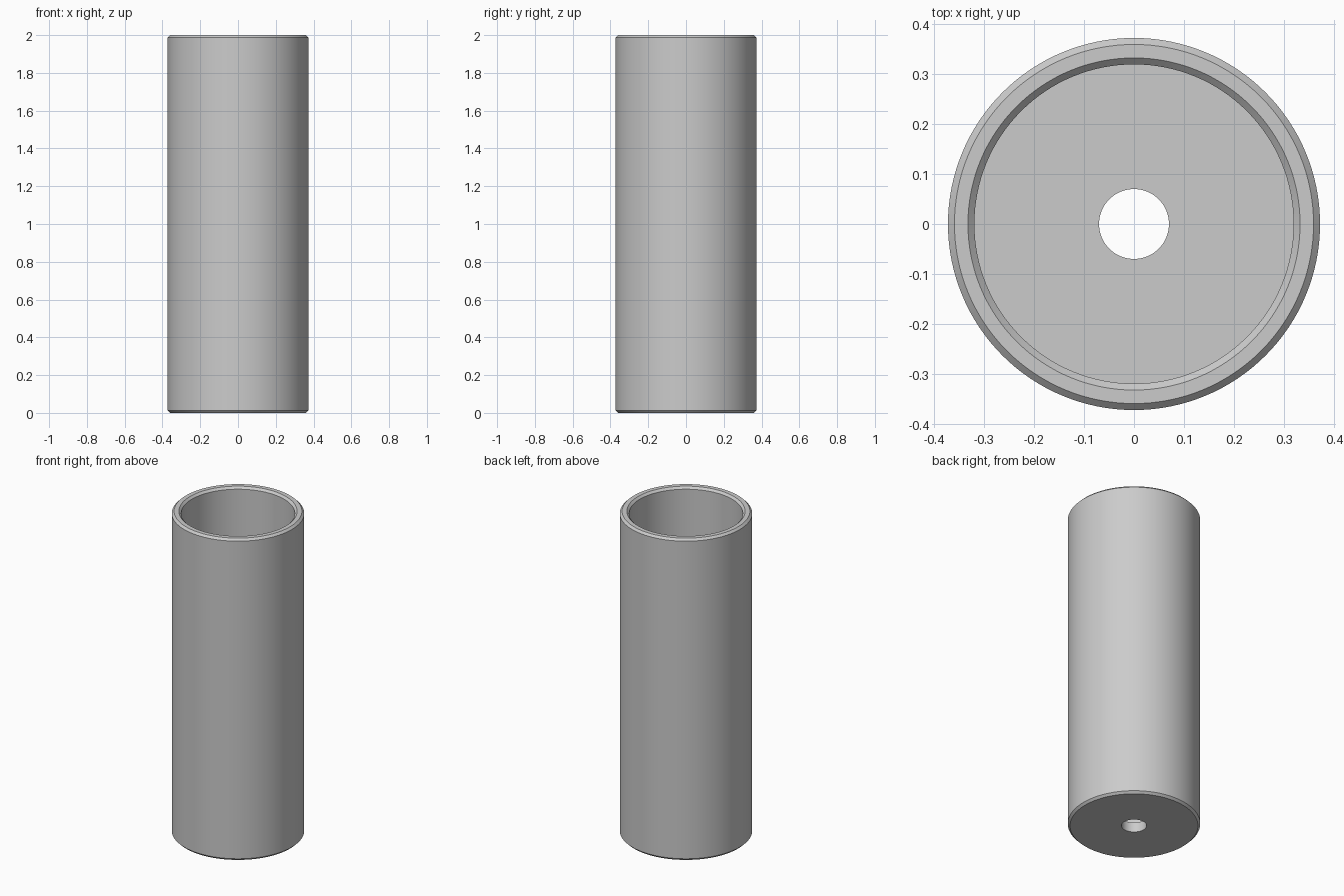
import bpy
import bmesh
import math

if "Cube" in bpy.data.objects:
    bpy.data.objects.remove(bpy.data.objects["Cube"], do_unlink=True)

SIDES = 128
HEIGHT = 2.0
OUTER, INNER, HOLE = 0.373, 0.32, 0.07
BEVEL = 0.013
FLOOR = 0.06

# Single plain grey
grey = bpy.data.materials.new("plain grey")
grey.use_nodes = True
colour = (0.6, 0.6, 0.6, 1)
grey.diffuse_color = colour
grey.node_tree.nodes["Principled BSDF"].inputs["Base Color"].default_value = colour

# Closed cross-section (radius, height) of the cup wall and its pierced floor
profile = [
    (HOLE, 0),
    (OUTER - BEVEL, 0),
    (OUTER, BEVEL),
    (OUTER, HEIGHT - BEVEL),
    (OUTER - BEVEL, HEIGHT),
    (INNER + BEVEL, HEIGHT),
    (INNER, HEIGHT - BEVEL),
    (INNER, FLOOR),
    (HOLE, FLOOR),
]

# Revolve the section around the z axis
bm = bmesh.new()
verts = [bm.verts.new((r, 0, z)) for r, z in profile]
edges = [bm.edges.new((verts[i - 1], verts[i])) for i in range(len(verts))]
bmesh.ops.spin(bm, geom=verts + edges, cent=(0, 0, 0), axis=(0, 0, 1),
               angle=math.tau, steps=SIDES, use_merge=False)
bmesh.ops.remove_doubles(bm, verts=bm.verts[:], dist=0.0001)
bmesh.ops.recalc_face_normals(bm, faces=bm.faces[:])

mesh = bpy.data.meshes.new("cylindrical_cup")
bm.to_mesh(mesh)
bm.free()
mesh.materials.append(grey)
cup = bpy.data.objects.new("cylindrical_cup", mesh)
bpy.context.collection.objects.link(cup)

# Smooth round walls, crisp chamfers
bpy.context.view_layer.objects.active = cup
cup.select_set(True)
bpy.ops.object.shade_smooth_by_angle(angle=math.radians(30))
